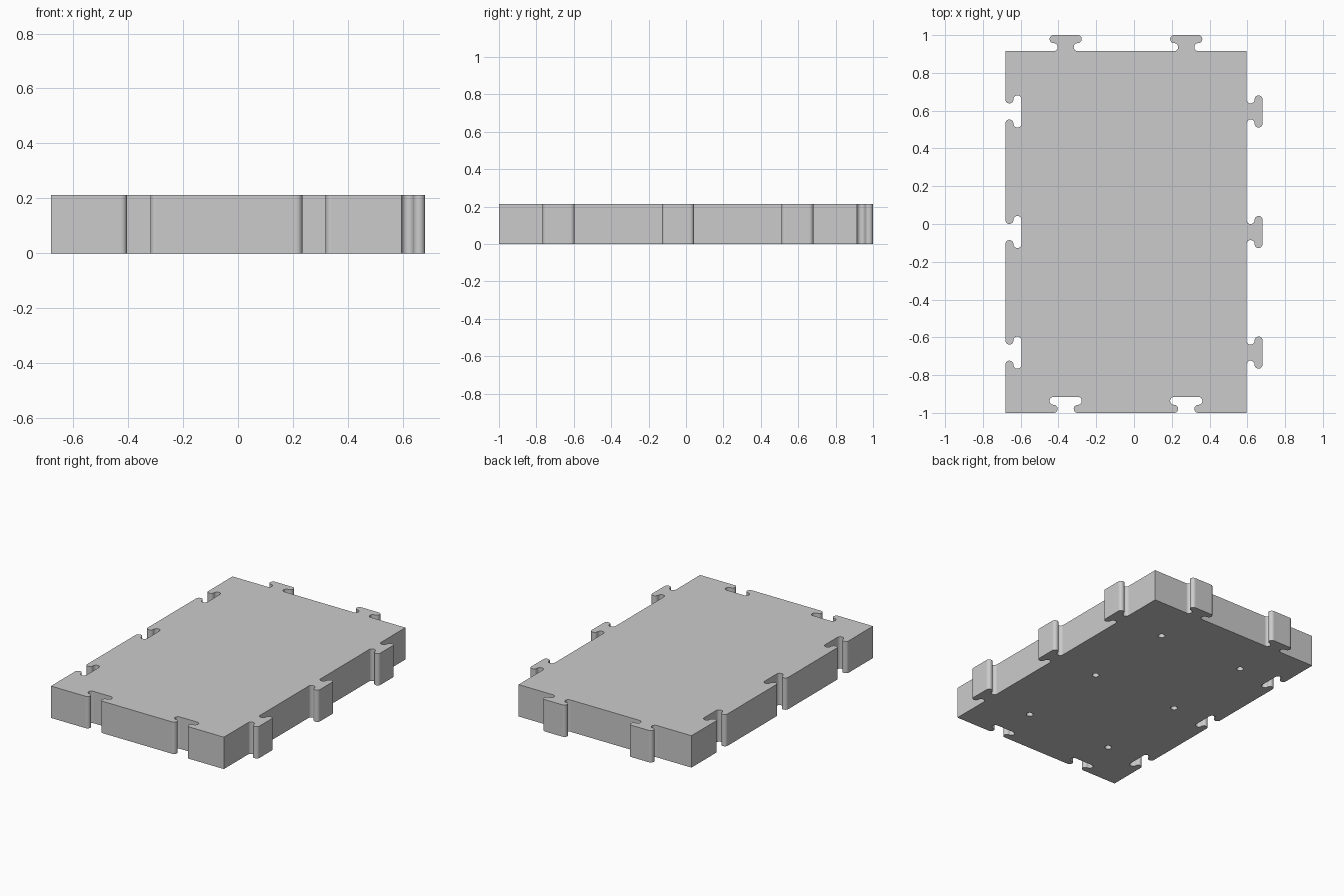
import bpy, bmesh
from math import sin, cos, pi
from mathutils import Vector

default = bpy.data.objects.get("Cube")
if default:
    bpy.data.objects.remove(default, do_unlink=True)

U = 2 / 94                  # module: the tile body is 60 x 90 modules
HEIGHT = 10 * U
STEPS = 12                  # segments per half circle
X0, X1, Y0, Y1 = -32, 28, -47, 43
COLUMNS = (-17, 13)         # connector centres along x
ROWS = (-32, -2, 28)        # connector centres along y

grey = bpy.data.materials.new("plain grey")
grey.use_nodes = True
colour = (0.6, 0.6, 0.6, 1)
grey.diffuse_color = colour
grey.node_tree.nodes["Principled BSDF"].inputs["Base Color"].default_value = colour


def connector():
    """Jigsaw knob as (along, outward) pairs: two stacked half circles per side."""
    half = []
    for i in range(STEPS + 1):          # concave neck
        a = -pi / 2 - pi * i / STEPS
        half.append((3 + cos(a), 1 + sin(a)))
    for i in range(1, STEPS + 1):       # rounded head
        a = -pi / 2 + pi * i / STEPS
        half.append((3 + cos(a), 3 + sin(a)))
    return [(-s, t) for s, t in half] + [(s, t) for s, t in reversed(half)]


def edge(start, along, outward, distances, sign):
    """One side of the outline: corner, then a knob (+1) or socket (-1) at each distance."""
    start, along, outward = Vector(start), Vector(along), Vector(outward)
    points = [start]
    for d in distances:
        points += [start + along * (d + s) + outward * t * sign for s, t in connector()]
    return points


# Outline, counter-clockwise: sockets at front and right, knobs at left and back
outline = edge((X0, Y0), (1, 0), (0, -1), [c - X0 for c in COLUMNS], -1)
outline += edge((X1, Y0), (0, 1), (1, 0), [r - Y0 for r in ROWS], 1)
outline += edge((X1, Y1), (-1, 0), (0, 1), [X1 - c for c in reversed(COLUMNS)], 1)
outline += edge((X0, Y1), (0, -1), (-1, 0), [Y1 - r for r in reversed(ROWS)], -1)

# Extruded tile
bm = bmesh.new()
base = bm.faces.new([bm.verts.new((p.x * U, p.y * U, 0)) for p in outline])
top = bmesh.ops.extrude_face_region(bm, geom=[base])["geom"]
bmesh.ops.translate(bm, vec=(0, 0, HEIGHT),
                    verts=[g for g in top if isinstance(g, bmesh.types.BMVert)])
bmesh.ops.recalc_face_normals(bm, faces=bm.faces)
mesh = bpy.data.meshes.new("floor_tile")
bm.to_mesh(mesh)
bm.free()
mesh.materials.append(grey)
tile = bpy.data.objects.new("floor_tile", mesh)
bpy.context.collection.objects.link(tile)

# Blind round holes in the underside, one per grid cell
bm = bmesh.new()
for x in COLUMNS:
    for y in ROWS:
        made = bmesh.ops.create_cone(bm, cap_ends=True, segments=24, radius1=U,
                                     radius2=U, depth=HEIGHT)
        bmesh.ops.translate(bm, vec=(x * U, y * U, 0), verts=made["verts"])
cutter_mesh = bpy.data.meshes.new("hole_cutter")
bm.to_mesh(cutter_mesh)
bm.free()
cutter_mesh.materials.append(grey)
cutter = bpy.data.objects.new("hole_cutter", cutter_mesh)
cutter.hide_render = True
bpy.context.collection.objects.link(cutter)

cut = tile.modifiers.new("holes", "BOOLEAN")
cut.operation = "DIFFERENCE"
cut.solver = "EXACT"
cut.object = cutter
bpy.context.view_layer.objects.active = tile
tile.select_set(True)
bpy.ops.object.modifier_apply(modifier=cut.name)
bpy.data.objects.remove(cutter, do_unlink=True)

# Smooth only the narrow strips of the curved walls
for face in tile.data.polygons:
    face.use_smooth = abs(face.normal.z) < 0.5 and face.area < HEIGHT * U / 2
